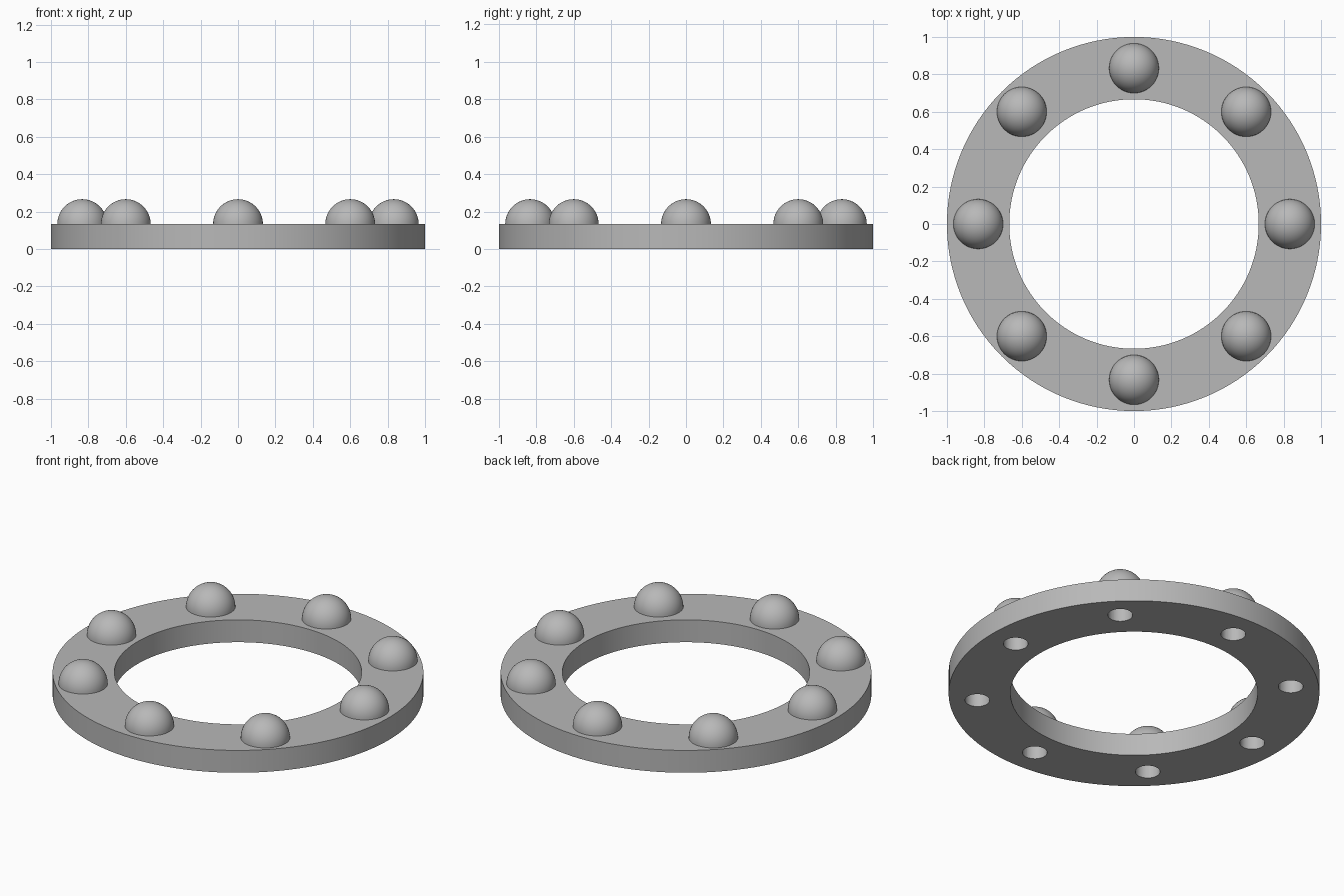
import bpy, bmesh, math
from mathutils import Matrix

cube = bpy.data.objects.get("Cube")
if cube:
    bpy.data.objects.remove(cube, do_unlink=True)

OUTER, INNER, HEIGHT = 1.0, 0.667, 0.133
DOME_R, HOLE_R = 0.133, 0.067
AXIS_R, DIAGONAL = 0.833, 0.6

grey = bpy.data.materials.new("plain grey")
grey.use_nodes = True
colour = (0.48, 0.48, 0.48, 1)
grey.diffuse_color = colour
grey.node_tree.nodes["Principled BSDF"].inputs["Base Color"].default_value = colour


def make_object(name, bm):
    bmesh.ops.recalc_face_normals(bm, faces=bm.faces)
    mesh = bpy.data.meshes.new(name)
    bm.to_mesh(mesh)
    bm.free()
    mesh.materials.append(grey)
    obj = bpy.data.objects.new(name, mesh)
    bpy.context.collection.objects.link(obj)
    return obj


def lathe(bm, profile, steps, closed):
    """Turn a profile of (radius, height) points around z."""
    verts = [bm.verts.new((r, 0, z)) for r, z in profile]
    pairs = list(zip(verts, verts[1:]))
    if closed:
        pairs.append((verts[-1], verts[0]))
    edges = [bm.edges.new(p) for p in pairs]
    bmesh.ops.spin(bm, geom=verts + edges, axis=(0, 0, 1), cent=(0, 0, 0),
                   angle=math.tau, steps=steps)
    bmesh.ops.remove_doubles(bm, verts=bm.verts, dist=0.0001)


def smooth(obj):
    bpy.ops.object.select_all(action="DESELECT")
    obj.select_set(True)
    bpy.context.view_layer.objects.active = obj
    bpy.ops.object.shade_smooth_by_angle(angle=math.radians(35))


# Eight places: four on the axes, four on the diagonals
places = []
for i in range(8):
    r = AXIS_R if i % 2 == 0 else DIAGONAL * math.sqrt(2)
    a = i * math.tau / 8
    places.append((r * math.cos(a), r * math.sin(a)))

# Flat ring
bm = bmesh.new()
lathe(bm, [(INNER, 0), (OUTER, 0), (OUTER, HEIGHT), (INNER, HEIGHT)], 128, True)
ring = make_object("flat_ring", bm)

# Holes under the domes
bm = bmesh.new()
for x, y in places:
    bmesh.ops.create_cone(bm, cap_ends=True, segments=32, radius1=HOLE_R,
                          radius2=HOLE_R, depth=HEIGHT * 2,
                          matrix=Matrix.Translation((x, y, HEIGHT / 2)))
cutter = make_object("hole_cutter", bm)
cut = ring.modifiers.new("holes", "BOOLEAN")
cut.operation, cut.solver, cut.object = "DIFFERENCE", "EXACT", cutter
bpy.ops.object.select_all(action="DESELECT")
ring.select_set(True)
bpy.context.view_layer.objects.active = ring
bpy.ops.object.modifier_apply(modifier=cut.name)
bpy.data.objects.remove(cutter, do_unlink=True)
smooth(ring)

# Domes, closed underneath
arc = [(DOME_R * math.cos(t * math.pi / 32), DOME_R * math.sin(t * math.pi / 32))
       for t in range(17)]
for i, (x, y) in enumerate(places):
    bm = bmesh.new()
    lathe(bm, [(0, 0)] + arc, 48, False)
    dome = make_object(f"dome_{i + 1}", bm)
    dome.location = (x, y, HEIGHT)
    smooth(dome)
